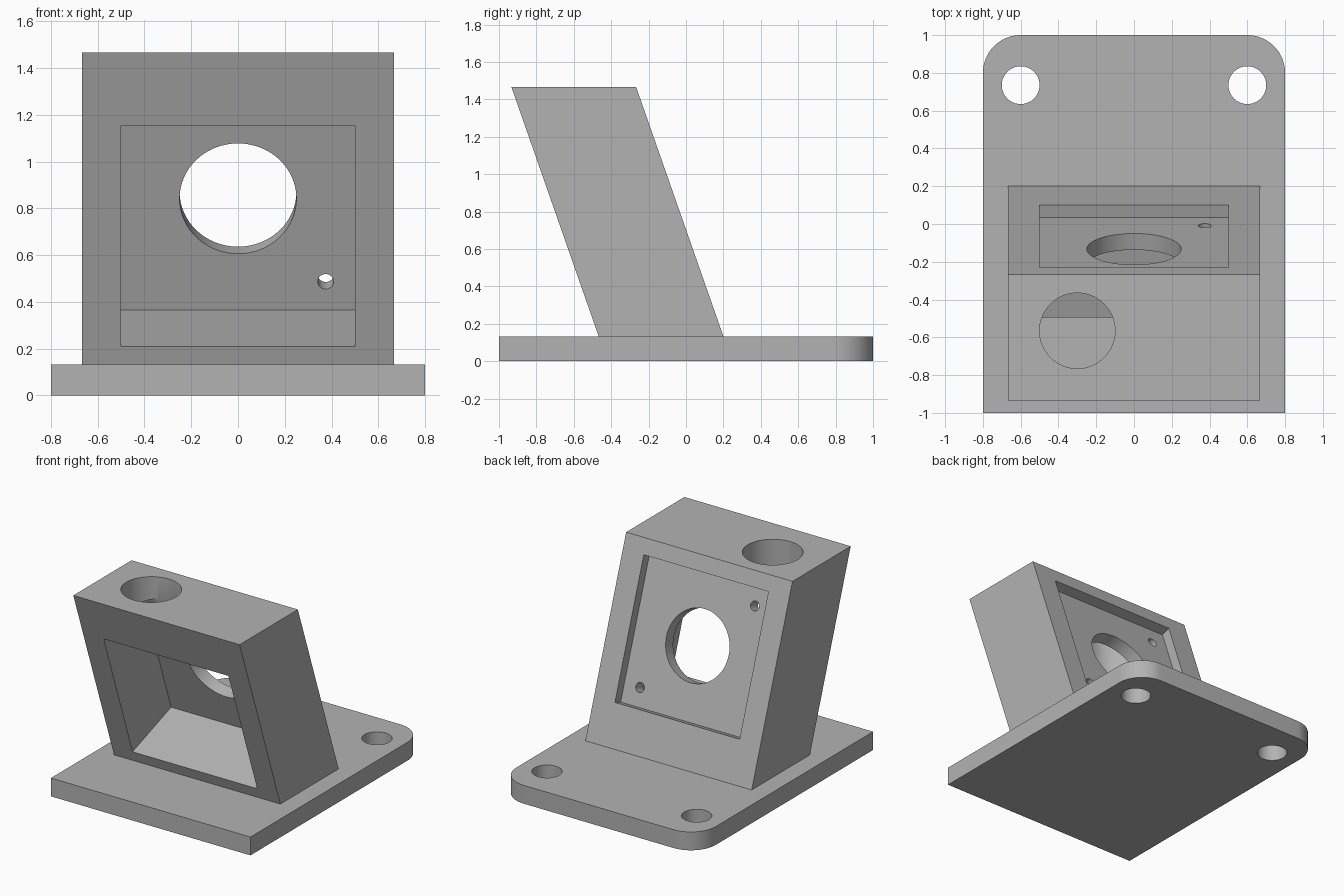
import bpy, bmesh, math
from mathutils import Matrix, Vector

if "Cube" in bpy.data.objects:
    bpy.data.objects.remove(bpy.data.objects["Cube"])

GREY = (0.45, 0.45, 0.45, 1)
grey = bpy.data.materials.new("plain grey")
grey.use_nodes = True
grey.diffuse_color = GREY
grey.node_tree.nodes["Principled BSDF"].inputs["Base Color"].default_value = GREY

BASE_TOP, BLOCK_TOP, LEAN = 0.133, 1.467, 0.35
THICK = 0.667 * math.cos(math.atan(LEAN))      # block thickness across its slope
CAVITY, RECESS = 0.468, 0.07                   # depths from the front and back


def prism(name, points, offset):
    """Solid made by sweeping a flat outline along an offset."""
    bm = bmesh.new()
    face = bm.faces.new([bm.verts.new(p) for p in points])
    swept = bmesh.ops.extrude_face_region(bm, geom=[face])["geom"]
    bmesh.ops.translate(bm, vec=Vector(offset),
                        verts=[v for v in swept if isinstance(v, bmesh.types.BMVert)])
    bmesh.ops.recalc_face_normals(bm, faces=bm.faces)
    return make(name, bm)


def make(name, bm):
    mesh = bpy.data.meshes.new(name)
    bm.to_mesh(mesh)
    bm.free()
    mesh.materials.append(grey)
    obj = bpy.data.objects.new(name, mesh)
    bpy.context.collection.objects.link(obj)
    return obj


def box(name, size, matrix):
    bm = bmesh.new()
    bmesh.ops.create_cube(bm, size=1, matrix=matrix @ Matrix.Diagonal((*size, 1)))
    return make(name, bm)


def rod(name, radius, length, matrix, sides=64):
    bm = bmesh.new()
    bmesh.ops.create_cone(bm, cap_ends=True, segments=sides, radius1=radius,
                          radius2=radius, depth=length, matrix=matrix)
    return make(name, bm)


def cut(target, cutters):
    """Subtract the cutters, then discard them."""
    bpy.context.view_layer.objects.active = target
    for cutter in cutters:
        cutter.hide_render = True
        mod = target.modifiers.new("cut", 'BOOLEAN')
        mod.operation, mod.solver, mod.object = 'DIFFERENCE', 'EXACT', cutter
        bpy.ops.object.modifier_apply(modifier=mod.name)
        bpy.data.objects.remove(cutter)


def smooth(obj):
    bpy.ops.object.select_all(action='DESELECT')
    obj.select_set(True)
    bpy.context.view_layer.objects.active = obj
    bpy.ops.object.shade_smooth_by_angle(angle=math.radians(30))


# Base plate with two rounded back corners and two bolt holes
outline = [(-0.8, -1, 0), (0.8, -1, 0)]
for side, start in ((1, 0), (-1, 90)):
    for i in range(17):
        a = math.radians(start + 90 * i / 16)
        outline.append((side * 0.6 + 0.2 * math.cos(a), 0.8 + 0.2 * math.sin(a), 0))
base = prism("base_plate", outline, (0, 0, BASE_TOP))
cut(base, [rod("bolt_hole", 0.1, 1, Matrix.Translation((s * 0.6, 0.735, 0)))
           for s in (-1, 1)])
smooth(base)

# Leaning block
shift = -LEAN * (BLOCK_TOP - BASE_TOP)
profile = [(-0.467, BASE_TOP), (0.2, BASE_TOP),
           (0.2 + shift, BLOCK_TOP), (-0.467 + shift, BLOCK_TOP)]
block = prism("leaning_block", [(-0.667, y, z) for y, z in profile], (1.334, 0, 0))

# Tilted frame on the front face: local y runs into the block, local z up its slope
frame = Matrix.Translation((0, -0.659, 0.682)) @ Matrix.Rotation(math.atan(LEAN), 4, 'X')


def tilted(x, depth, up):
    return frame @ Matrix.Translation((x, depth, up))


across = Matrix.Rotation(math.pi / 2, 4, 'X')
wall = (CAVITY + THICK - RECESS) / 2
cut(block, [
    box("front_cavity", (1, CAVITY + 0.5, 1), tilted(0, CAVITY / 2 - 0.25, 0)),
    box("back_recess", (1, RECESS + 0.5, 1), tilted(0, THICK - RECESS / 2 + 0.25, 0)),
    rod("centre_hole", 0.25, 0.3, tilted(0, wall, 0.006) @ across),
    rod("pin_hole_low", 0.034, 0.3, tilted(0.375, wall, -0.37) @ across, 32),
    rod("pin_hole_high", 0.034, 0.3, tilted(-0.375, wall, 0.37) @ across, 32),
    rod("top_hole", 0.2, 0.6, Matrix.Translation((-0.3, -0.565, 1.4))),
])
smooth(block)
